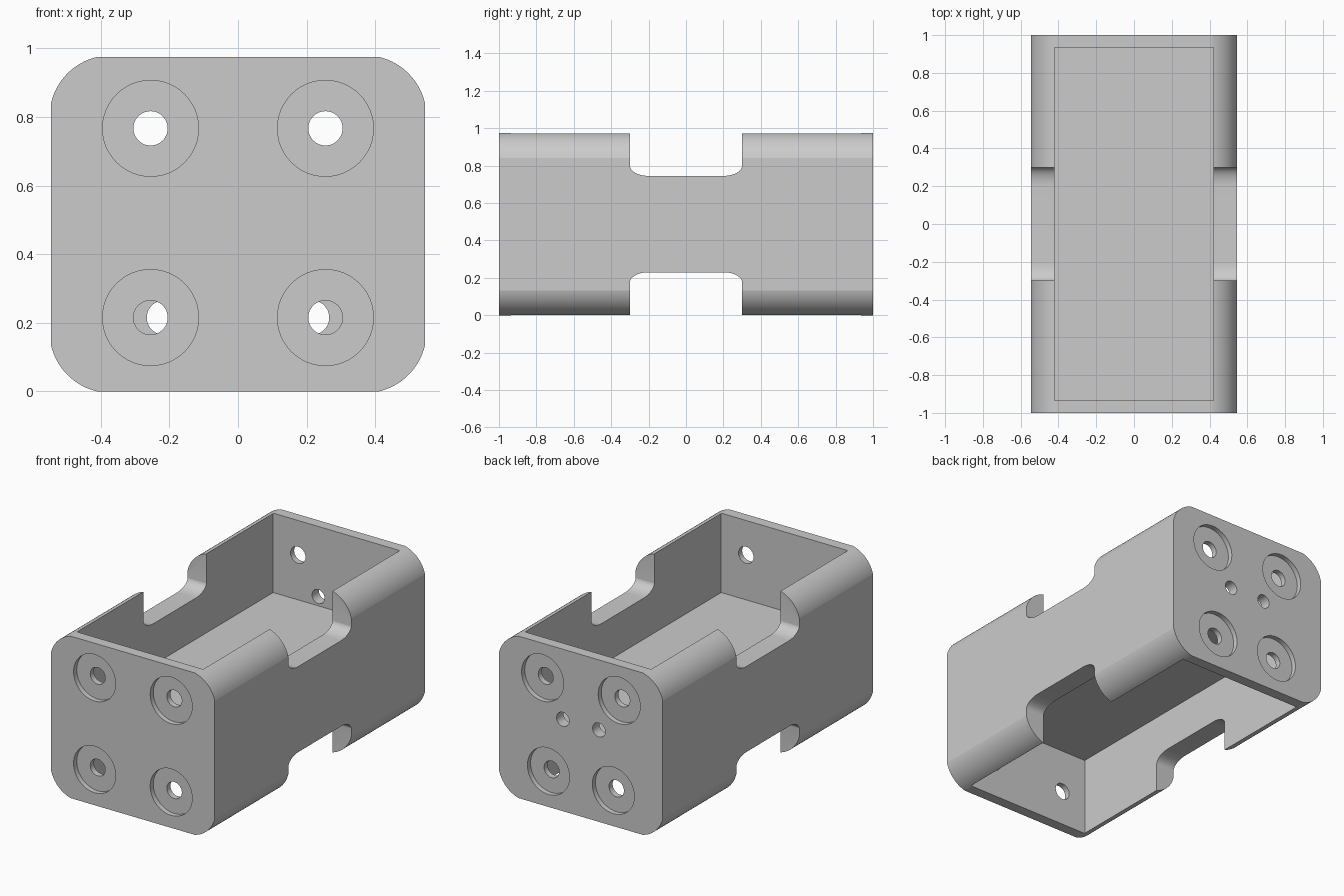
import bpy, bmesh, math

cube = bpy.data.objects.get("Cube")
if cube:
    bpy.data.objects.remove(cube, do_unlink=True)

W, H, L = 0.545, 0.975, 1.0          # half width, height, half length
WALL_X, WALL_Y = 0.42, 0.935         # cavity half sizes
FLOOR_LOW, FLOOR_TOP = 0.478, 0.497  # divider between both bays

grey = bpy.data.materials.new("plain_grey")
grey.use_nodes = True
colour = (0.6, 0.6, 0.6, 1)
grey.diffuse_color = colour
grey.node_tree.nodes["Principled BSDF"].inputs["Base Color"].default_value = colour


def prism(name, profile, axis, lo, hi):
    """Extrude a 2D profile along x (profile in y, z) or y (profile in x, z)."""
    bm = bmesh.new()
    place = (lambda p, t: (t, p[0], p[1])) if axis == "x" else (lambda p, t: (p[0], t, p[1]))
    face = bm.faces.new([bm.verts.new(place(p, lo)) for p in profile])
    new = bmesh.ops.extrude_face_region(bm, geom=[face])["geom"]
    shift = (hi - lo, 0, 0) if axis == "x" else (0, hi - lo, 0)
    bmesh.ops.translate(bm, vec=shift, verts=[v for v in new if isinstance(v, bmesh.types.BMVert)])
    bmesh.ops.recalc_face_normals(bm, faces=bm.faces[:])
    mesh = bpy.data.meshes.new(name)
    bm.to_mesh(mesh)
    bm.free()
    ob = bpy.data.objects.new(name, mesh)
    bpy.context.collection.objects.link(ob)
    mesh.materials.append(grey)
    return ob


def arc(cx, cz, rx, rz, a0, a1, n):
    angles = [a0 + (a1 - a0) * i / n for i in range(n + 1)]
    return [(cx + rx * math.cos(a), cz + rz * math.sin(a)) for a in angles]


def rect(half, lo, hi):
    return [(-half, lo), (half, lo), (half, hi), (-half, hi)]


def disc(x, z, r):
    return arc(x, z, r, r, 0, math.tau, 48)[:-1]


# Outer shell: corner arcs slightly larger than the sides, so they end in a faint edge
R = 0.18
CX, CZ = 0.37, 0.80
trim = math.acos((W - CX) / R)
corner = arc(CX, CZ, R, R, trim, math.pi / 2 - trim, 16)
right = [(x, H - z) for x, z in reversed(corner)] + corner
outline = right + [(-x, z) for x, z in reversed(right)]
holder = prism("battery_holder", outline, "y", -L, L)

# Bays above and below the divider
cutters = [
    prism("upper_bay", rect(WALL_X, FLOOR_TOP, H + 0.2), "y", -WALL_Y, WALL_Y),
    prism("lower_bay", rect(WALL_X, -0.2, FLOOR_LOW), "y", -WALL_Y, WALL_Y),
]

# Finger notches with rounded inner corners, top and bottom
half_notch = [(0.3, H + 0.2)] + arc(0.2, 0.80, 0.1, 0.055, 0, -math.pi / 2, 12)
notch = half_notch + [(-y, z) for y, z in reversed(half_notch)]
cutters.append(prism("upper_notch", notch, "x", -0.7, 0.7))
cutters.append(prism("lower_notch", [(y, H - z) for y, z in notch], "x", -0.7, 0.7))

# Contact holes with counterbores in both end walls
for side in (-1, 1):
    def end_cut(name, x, z, r, depth):
        a, b = side * (L + 0.05), side * (L - depth)
        cutters.append(prism(name, disc(x, z, r), "y", min(a, b), max(a, b)))

    low_x = 0.255 if side < 0 else 0.216
    for sx in (-1, 1):
        for x, z in ((0.255, 0.767), (low_x, 0.215)):
            end_cut("contact_recess", sx * x, z, 0.14, 0.03)
            end_cut("contact_bore", sx * x, z, 0.05, 0.1)
        if side > 0:
            end_cut("wire_hole", sx * 0.12, 0.553, 0.042, 0.1)

# Cut everything out, then drop the cutters
for c in cutters:
    mod = holder.modifiers.new(c.name, "BOOLEAN")
    mod.operation, mod.solver, mod.object = "DIFFERENCE", "EXACT", c
graph = bpy.context.evaluated_depsgraph_get()
holder_mesh = bpy.data.meshes.new_from_object(holder.evaluated_get(graph))
holder.modifiers.clear()
holder.data = holder_mesh
for c in cutters:
    bpy.data.objects.remove(c, do_unlink=True)

bpy.ops.object.select_all(action="DESELECT")
holder.select_set(True)
bpy.context.view_layer.objects.active = holder
bpy.ops.object.shade_smooth_by_angle(angle=math.radians(12))
